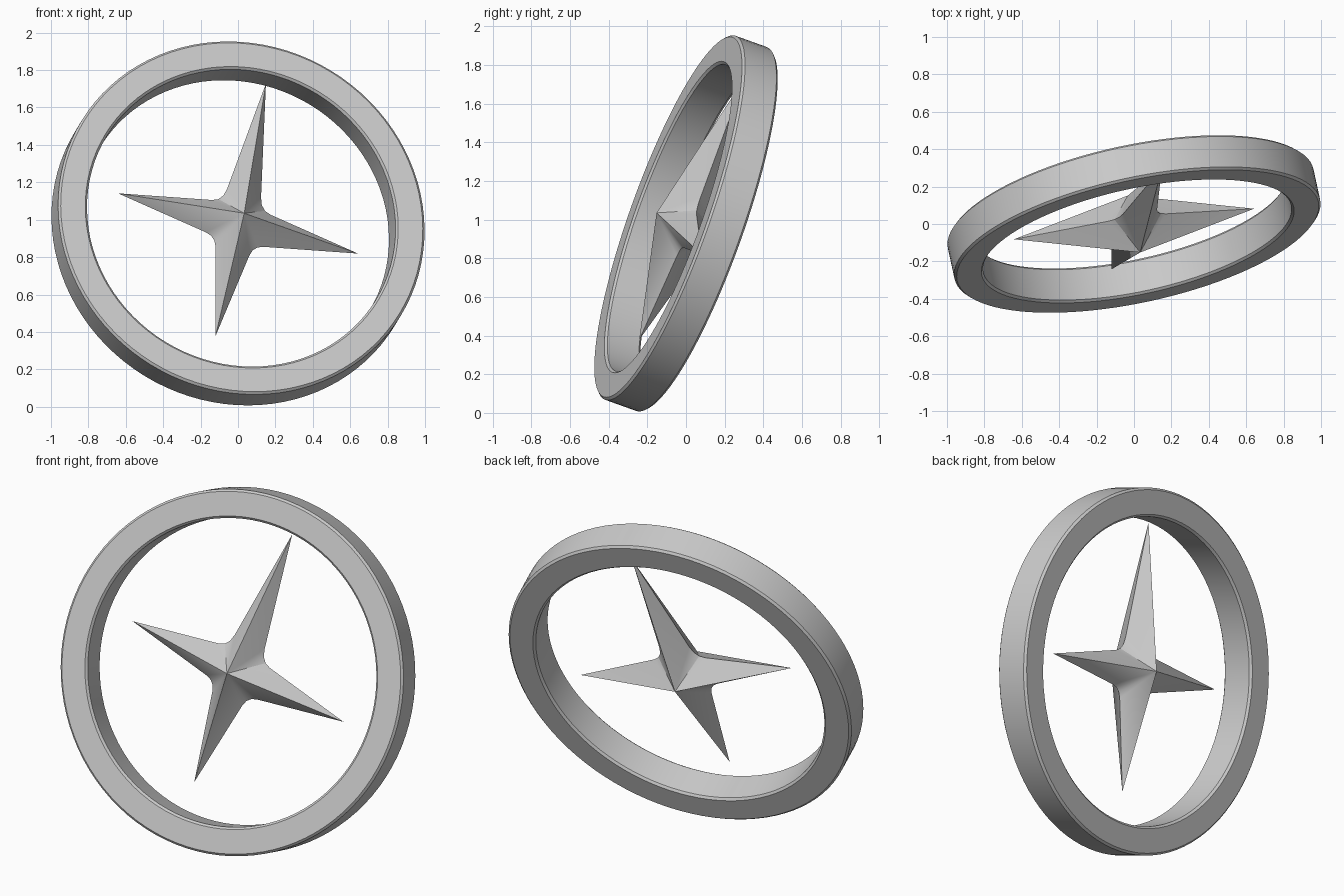
import bpy, bmesh, math
from mathutils import Matrix, Vector

if "Cube" in bpy.data.objects:
    bpy.data.objects.remove(bpy.data.objects["Cube"])

# Shared tilted frame: u = side arms, v = long arm, n = facing direction
n = Vector((0.20, -0.92, 0.33)).normalized()
v = Vector((0.18, 0.38, 0.91))
v = (v - n * v.dot(n)).normalized()
u = v.cross(n)
frame = Matrix((u, v, n)).transposed().to_4x4()
frame.translation = (0, 0, 0.98)

grey = bpy.data.materials.new("plain grey")
grey.diffuse_color = (0.6, 0.6, 0.6, 1)
grey.use_nodes = True
grey.node_tree.nodes["Principled BSDF"].inputs["Base Color"].default_value = grey.diffuse_color


def add_object(name, bm):
    bmesh.ops.recalc_face_normals(bm, faces=bm.faces)
    mesh = bpy.data.meshes.new(name)
    bm.to_mesh(mesh)
    bm.free()
    mesh.transform(frame)
    mesh.materials.append(grey)
    obj = bpy.data.objects.new(name, mesh)
    bpy.context.collection.objects.link(obj)
    bpy.context.view_layer.objects.active = obj
    obj.select_set(True)
    bpy.ops.object.shade_smooth_by_angle(angle=math.radians(20))
    obj.select_set(False)
    return obj


# Ring: rectangular section with small chamfers, swept around the centre
R_OUT, R_IN, HALF, C, SIDES = 1.0, 0.842, 0.10, 0.012, 96
section = [(R_OUT, -HALF + C), (R_OUT, HALF - C), (R_OUT - C, HALF), (R_IN + C, HALF),
           (R_IN, HALF - C), (R_IN, -HALF + C), (R_IN + C, -HALF), (R_OUT - C, -HALF)]
bm = bmesh.new()
loops = []
for i in range(SIDES):
    a = math.tau * i / SIDES
    loops.append([bm.verts.new((r * math.cos(a), r * math.sin(a), z)) for r, z in section])
for i, loop in enumerate(loops):
    nxt = loops[(i + 1) % SIDES]
    for j in range(len(section)):
        k = (j + 1) % len(section)
        bm.faces.new((loop[j], nxt[j], nxt[k], loop[k]))
add_object("ring", bm)

# Star: four pointed arms with rounded notches, ridged on both sides
tips = [Vector(p) for p in ((0.667, 0, 0), (0, 0.82, 0), (-0.667, 0, 0), (0, -0.66, 0))]
bm = bmesh.new()
outline = []
for i, tip in enumerate(tips):
    after = tips[(i + 1) % 4]
    corner = (tip.normalized() + after.normalized()) * 0.105
    start, end = corner.lerp(tip, 0.10), corner.lerp(after, 0.10)
    outline.append(bm.verts.new(tip))
    for t in (0, 0.33, 0.67, 1):
        outline.append(bm.verts.new(start.lerp(corner, t).lerp(corner.lerp(end, t), t)))
for side in (-1, 1):
    apex = bm.verts.new((0, 0, 0.165 * side))
    for i, vert in enumerate(outline):
        bm.faces.new((apex, vert, outline[(i + 1) % len(outline)]))
add_object("star", bm)
